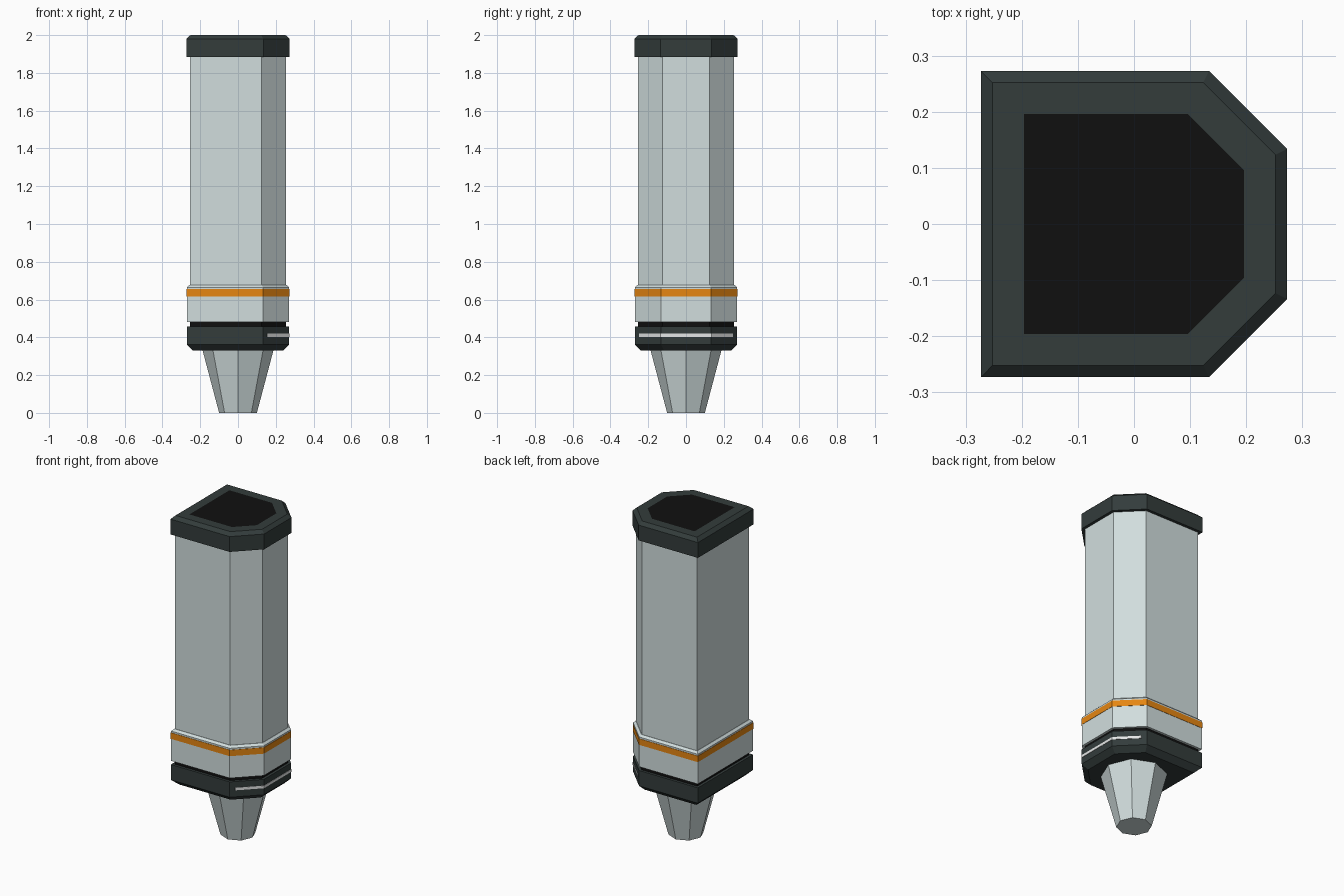
import bpy, bmesh

cube = bpy.data.objects.get("Cube")
if cube:
    bpy.data.objects.remove(cube, do_unlink=True)


def material(name, color):
    m = bpy.data.materials.new(name)
    m.use_nodes = True
    m.diffuse_color = (*color, 1)
    m.node_tree.nodes["Principled BSDF"].inputs["Base Color"].default_value = (*color, 1)
    return m


PALE = material("pale grey", (0.64, 0.73, 0.73))
DARK = material("dark slate", (0.033, 0.045, 0.044))
BLACK = material("black", (0.005, 0.005, 0.005))
ORANGE = material("orange", (0.79, 0.24, 0.006))
WHITE = material("white", (0.95, 0.97, 0.97))

# Square outline with the two corners on the +x side cut off
CUT = 0.49
OUTLINE = [(-1, -1), (CUT, -1), (1, -CUT), (1, CUT), (CUT, 1), (-1, 1)]


def finish(name, bm, mats):
    bmesh.ops.recalc_face_normals(bm, faces=bm.faces)
    mesh = bpy.data.meshes.new(name)
    bm.to_mesh(mesh)
    bm.free()
    for m in mats:
        mesh.materials.append(m)
    ob = bpy.data.objects.new(name, mesh)
    bpy.context.collection.objects.link(ob)
    return ob


def loft(name, rings, mats, outline=OUTLINE, bands=None):
    """Stack scaled outlines (height, half width); bands maps a section to a material."""
    bm = bmesh.new()
    loops = [[bm.verts.new((x * r, y * r, z)) for x, y in outline] for z, r in rings]
    n = len(outline)
    for s, (a, b) in enumerate(zip(loops, loops[1:])):
        for i in range(n):
            j = (i + 1) % n
            f = bm.faces.new((a[i], a[j], b[j], b[i]))
            f.material_index = (bands or {}).get(s, 0)
    bm.faces.new(loops[0])
    top = bm.faces.new(loops[-1])
    top.material_index = (bands or {}).get("top", 0)
    return finish(name, bm, mats)


# Tapered eight-sided tip
bm = bmesh.new()
bmesh.ops.create_cone(bm, cap_ends=True, segments=8, radius1=0.1, radius2=0.19, depth=0.34)
bmesh.ops.translate(bm, verts=bm.verts, vec=(0, 0, 0.17))
finish("tip", bm, [PALE])

# Base block with chamfered underside, and the neck above it
loft("base_block", [(0.33, 0.238), (0.362, 0.271), (0.457, 0.271)], [DARK])
loft("neck", [(0.45, 0.255), (0.485, 0.255)], [BLACK])

# Light strip wrapping the cut corners and the +x side of the base
END = 0.25


def strip_path(r):
    tip = (1 + CUT) * r - END
    return [(tip, -END), (r, -CUT * r), (r, CUT * r), (tip, END)]


loft("light_strip", [(0.403, 1), (0.419, 1)], [WHITE],
     outline=strip_path(0.273) + strip_path(0.266)[::-1])

# Collar with orange stripe and bevelled top
loft("collar", [(0.48, 0.27), (0.617, 0.27), (0.617, 0.272), (0.655, 0.272),
                (0.655, 0.27), (0.665, 0.27), (0.677, 0.257)],
     [PALE, ORANGE], bands={1: 1, 2: 1, 3: 1})

# Long body
loft("body", [(0.67, 0.255), (1.89, 0.255)], [PALE])

# Cap with bevelled rim and black opening panel
loft("cap", [(1.885, 0.273), (1.98, 0.273), (2.0, 0.252), (2.0, 0.196)],
     [DARK, BLACK], bands={"top": 1})
